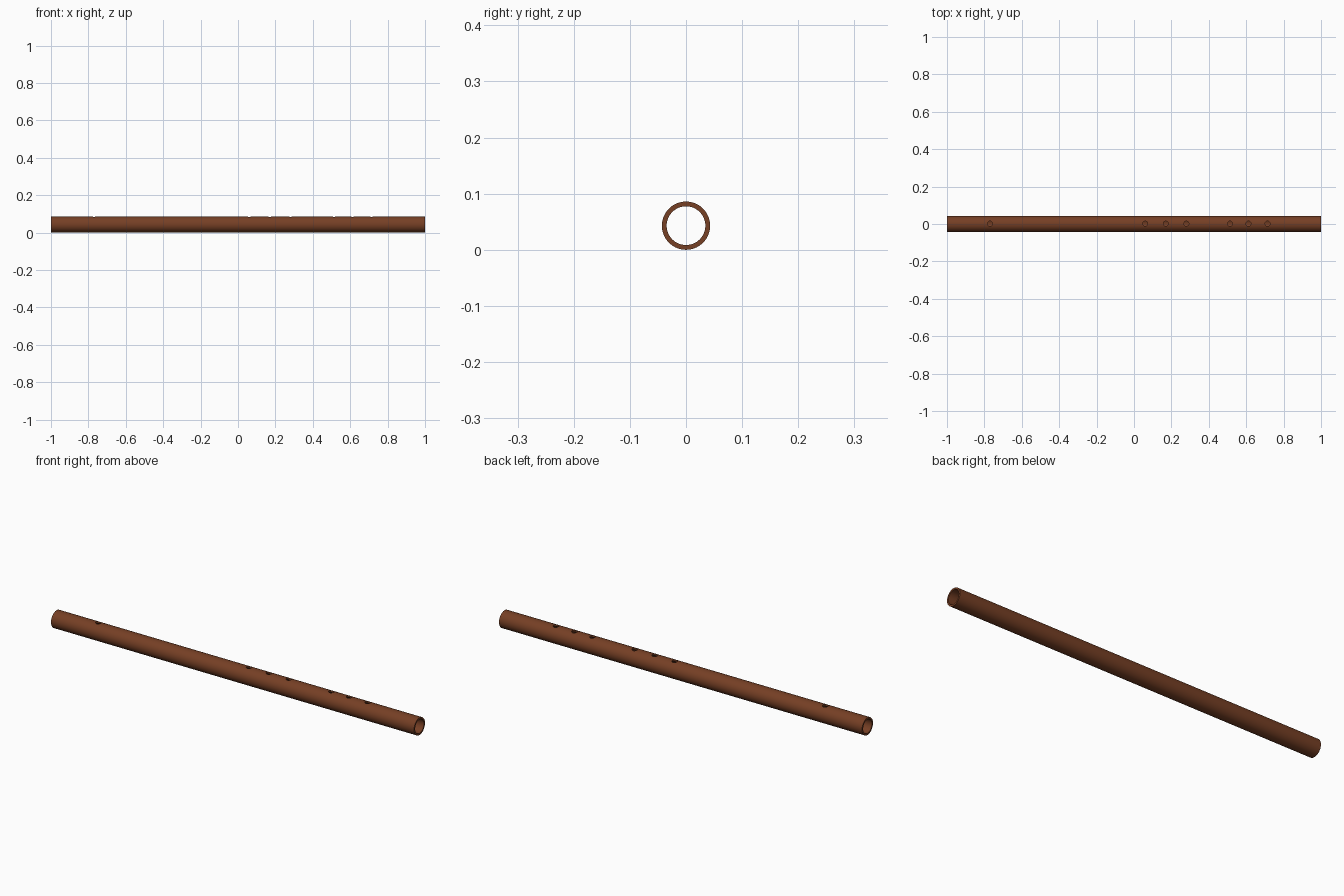
import bpy, bmesh, math
from mathutils import Matrix

if "Cube" in bpy.data.objects:
    bpy.data.objects.remove(bpy.data.objects["Cube"])

R_OUT, R_IN, HALF, SEG = 0.043, 0.0345, 1.0, 64

wood = bpy.data.materials.new("brown wood")
wood.diffuse_color = (0.18, 0.05, 0.018, 1)
wood.use_nodes = True
wood.node_tree.nodes["Principled BSDF"].inputs["Base Color"].default_value = wood.diffuse_color


def make_object(name, bm):
    mesh = bpy.data.meshes.new(name)
    bmesh.ops.recalc_face_normals(bm, faces=bm.faces)
    bm.to_mesh(mesh)
    bm.free()
    mesh.materials.append(wood)
    obj = bpy.data.objects.new(name, mesh)
    bpy.context.collection.objects.link(obj)
    return obj


# Hollow tube: a rectangular wall section swept around the x axis, open at both ends
bm = bmesh.new()
section = [(-HALF, R_OUT), (HALF, R_OUT), (HALF, R_IN), (-HALF, R_IN)]
rings = []
for i in range(SEG):
    a = 2 * math.pi * i / SEG
    rings.append([bm.verts.new((x, r * math.sin(a), R_OUT + r * math.cos(a)))
                  for x, r in section])
for i in range(SEG):
    p, q = rings[i], rings[(i + 1) % SEG]
    for k in range(4):
        n = (k + 1) % 4
        bm.faces.new((p[k], p[n], q[n], q[k]))
tube = make_object("flute_tube", bm)

# Blow hole and six finger holes drilled through the top wall only
bm = bmesh.new()
for x in (-0.77, 0.06, 0.17, 0.28, 0.513, 0.612, 0.714):
    bmesh.ops.create_cone(bm, cap_ends=True, segments=24, radius1=0.0135,
                          radius2=0.0135, depth=0.05,
                          matrix=Matrix.Translation((x, 0.002, 0.085)))
cutter = make_object("hole_cutter", bm)
cutter.hide_render = True

mod = tube.modifiers.new("holes", 'BOOLEAN')
mod.operation = 'DIFFERENCE'
mod.solver = 'EXACT'
mod.object = cutter

# Bake the holes in and smooth the round surfaces
bpy.context.view_layer.objects.active = tube
tube.select_set(True)
bpy.ops.object.modifier_apply(modifier=mod.name)
bpy.data.objects.remove(cutter)
bpy.ops.object.shade_smooth_by_angle(angle=math.radians(30))
